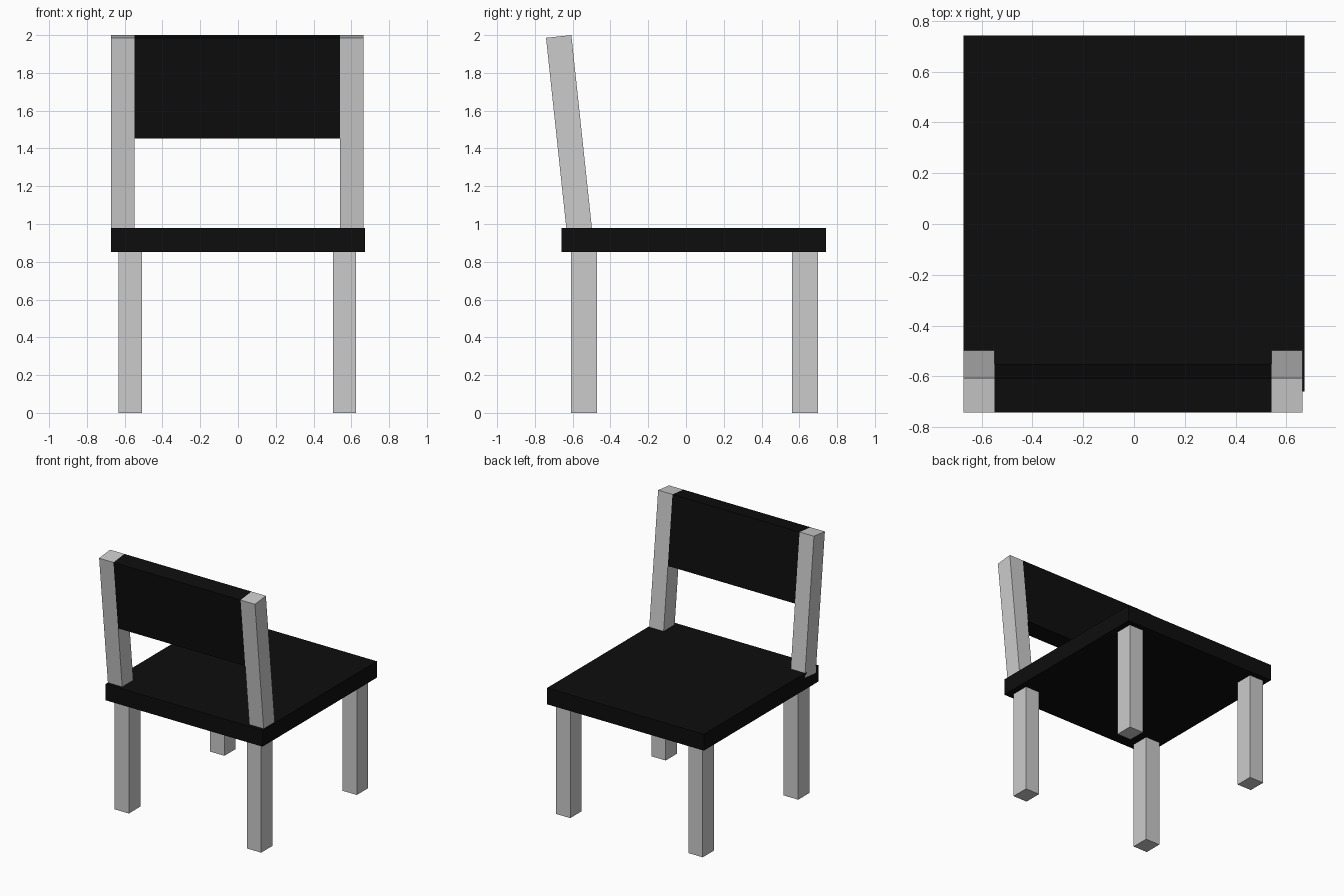
import bpy
import bmesh
from mathutils import Vector

if "Cube" in bpy.data.objects:
    bpy.data.objects.remove(bpy.data.objects["Cube"])

black = bpy.data.materials.new("black_finish")
black.diffuse_color = (0.004, 0.004, 0.004, 1)
black.use_nodes = True
black.node_tree.nodes["Principled BSDF"].inputs["Base Color"].default_value = black.diffuse_color


def extruded(name, profile, x0, x1, material=None):
    """Extrude a (y, z) profile from x0 to x1."""
    bm = bmesh.new()
    face = bm.faces.new([bm.verts.new((x0, y, z)) for y, z in profile])
    geom = bmesh.ops.extrude_face_region(bm, geom=[face])["geom"]
    verts = [v for v in geom if isinstance(v, bmesh.types.BMVert)]
    bmesh.ops.translate(bm, verts=verts, vec=(x1 - x0, 0, 0))
    bmesh.ops.recalc_face_normals(bm, faces=bm.faces)
    mesh = bpy.data.meshes.new(name)
    bm.to_mesh(mesh)
    bm.free()
    obj = bpy.data.objects.new(name, mesh)
    bpy.context.collection.objects.link(obj)
    if material:
        mesh.materials.append(material)
    return obj


def rect(y0, y1, z0, z1):
    return [(y0, z0), (y1, z0), (y1, z1), (y0, z1)]


# Leaning backrest section: measured down from its top edge
top_front = Vector((-0.607, 2.0))
across = Vector((-0.134, -0.0143))
down = Vector((0.1065, -1.0)).normalized()


def leaning(length):
    a, b = top_front, top_front + across
    return [a, b, b + down * length, a + down * length]


# Seat slab
extruded("seat", rect(-0.66, 0.741, 0.853, 0.98), -0.672, 0.672, black)

# Four legs
for side, x0, x1 in (("left", -0.633, -0.509), ("right", 0.503, 0.626)):
    extruded(f"front_leg_{side}", rect(0.561, 0.699, 0, 0.853), x0, x1)
    extruded(f"rear_leg_{side}", rect(-0.61, -0.47, 0, 0.853), x0, x1)

# Leaning back posts, set slightly into the seat
for side, x0, x1 in (("left", -0.672, -0.549), ("right", 0.541, 0.664)):
    extruded(f"back_post_{side}", leaning(1.06), x0, x1)

# Back panel between the posts
extruded("back_panel", leaning(0.536), -0.549, 0.541, black)
